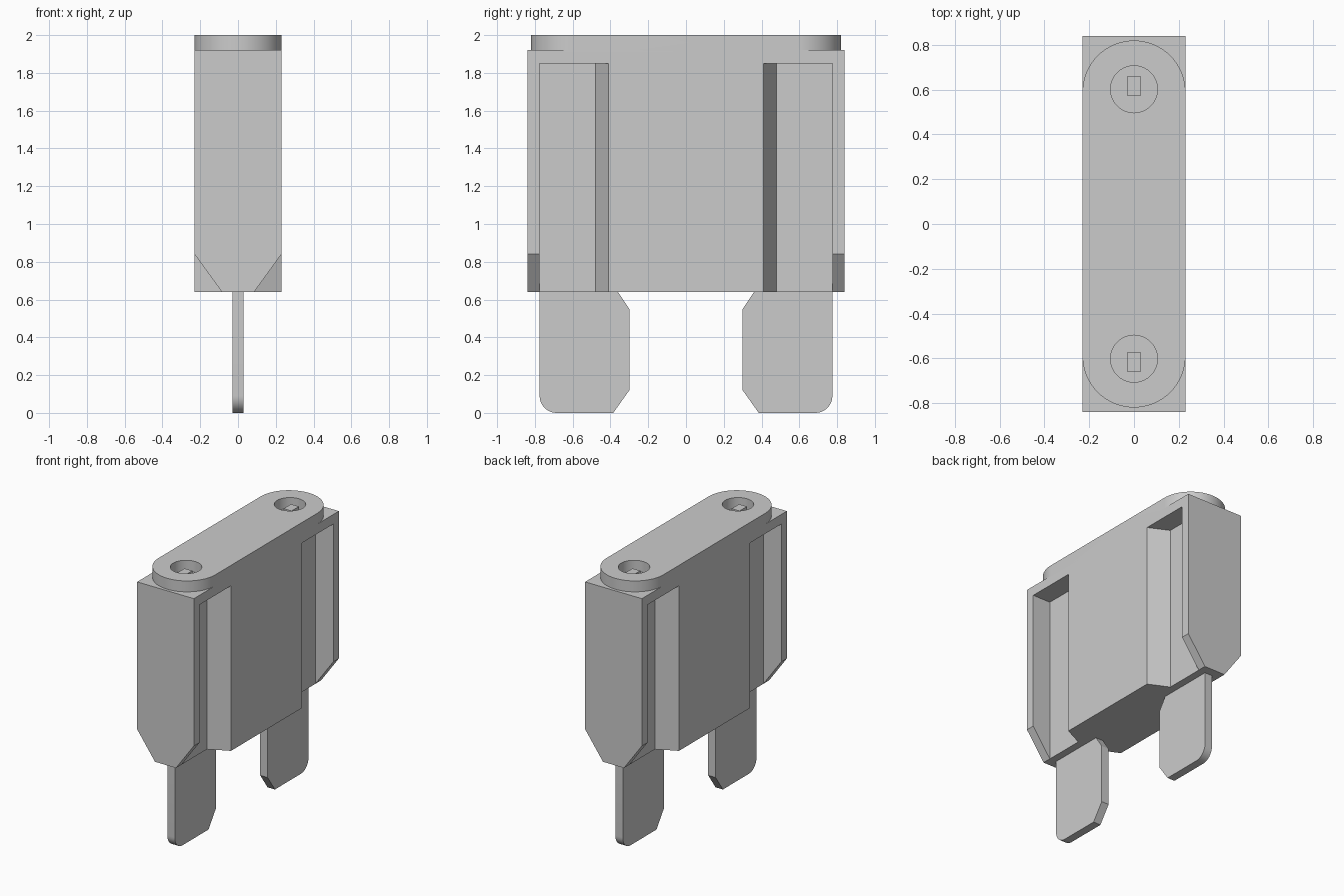
import bpy, bmesh
from math import sin, cos, pi, radians

if "Cube" in bpy.data.objects:
    bpy.data.objects.remove(bpy.data.objects["Cube"])


def prism(name, pts, axis, lo, hi, scale=1.0):
    """Extrude a 2D outline: axis 'x' takes (y,z), 'y' takes (x,z), 'z' takes (x,y)."""
    place = {'x': lambda a, b, h: (h, a, b),
             'y': lambda a, b, h: (a, h, b),
             'z': lambda a, b, h: (a, b, h)}[axis]
    bm = bmesh.new()
    low = [bm.verts.new(place(a, b, lo)) for a, b in pts]
    high = [bm.verts.new(place(a, b, hi)) for a, b in pts]
    n = len(pts)
    bm.faces.new(low)
    bm.faces.new(high)
    for i in range(n):
        j = (i + 1) % n
        bm.faces.new((low[i], low[j], high[j], high[i]))
    bmesh.ops.recalc_face_normals(bm, faces=bm.faces)
    me = bpy.data.meshes.new(name)
    bm.to_mesh(me)
    bm.free()
    ob = bpy.data.objects.new(name, me)
    bpy.context.collection.objects.link(ob)
    return ob


def combine(target, tool, op):
    """Apply a boolean and throw the tool object away."""
    mod = target.modifiers.new("bool", 'BOOLEAN')
    mod.operation, mod.solver, mod.object = op, 'EXACT', tool
    bpy.context.view_layer.objects.active = target
    bpy.ops.object.modifier_apply(modifier=mod.name)
    bpy.data.objects.remove(tool, do_unlink=True)


def arc(cx, cy, r, a0, a1, n):
    return [(cx + r * cos(radians(a0 + (a1 - a0) * i / n)),
             cy + r * sin(radians(a0 + (a1 - a0) * i / n))) for i in range(n + 1)]


def rect(x0, x1, y0, y1):
    return [(x0, y0), (x1, y0), (x1, y1), (x0, y1)]


W, L = 0.23, 0.84            # half width and half length of the housing
BOTTOM, SHOULDER, TOP = 0.64, 1.92, 2.0
WEB = 0.085                  # half thickness of the wall behind the recesses

# Housing block with a stadium-shaped cap
body = prism("fuse_housing", rect(-W, W, -L, L), 'z', BOTTOM, SHOULDER)
stadium = arc(0, 0.59, W, 0, 180, 32) + arc(0, -0.59, W, 180, 360, 32)
combine(body, prism("cap", stadium, 'z', SHOULDER - 0.02, TOP), 'UNION')

for sy in (1, -1):
    for sx in (1, -1):
        # Side recess with a slanted inner wall, open at the bottom
        slope = 0.07 / (W - WEB)
        outline = [(WEB, 0.775), (WEB, 0.48), (W + 0.1, 0.41 - 0.1 * slope), (W + 0.1, 0.775)]
        outline = [(sx * x, sy * y) for x, y in outline]
        combine(body, prism("recess_cutter", outline, 'z', BOTTOM - 0.1, 1.85), 'DIFFERENCE')
        # Chamfered lower corner of the end flange
        k = (W - WEB) / 0.2
        tri = [(WEB - 0.1 * k, BOTTOM - 0.1), (W + 0.1 * k, 0.94), (W + 0.1 * k, BOTTOM - 0.1)]
        tri = [(sx * x, z) for x, z in tri]
        combine(body, prism("chamfer_cutter", tri, 'y', sy * 0.74, sy * 0.95), 'DIFFERENCE')
    # Test-point hole in the cap
    hole = arc(0, sy * 0.602, 0.105, 0, 360, 40)[:-1]
    combine(body, prism("hole_cutter", hole, 'z', TOP - 0.08, TOP + 0.05), 'DIFFERENCE')

parts = [body]
for side, sy in (("back", 1), ("front", -1)):
    # Metal blade: chamfered inner corners, rounded outer corner
    blade = [(0.36, 0.70), (0.36, 0.64), (0.30, 0.55), (0.30, 0.12), (0.385, 0.0)]
    blade += arc(0.685, 0.09, 0.09, 270, 360, 10) + [(0.775, 0.70)]
    parts.append(prism(side + "_blade", [(sy * y, z) for y, z in blade], 'x', -0.03, 0.03))
    # Test-point pin standing in the hole
    yc = sy * 0.617
    parts.append(prism(side + "_test_pin", rect(-0.032, 0.032, yc - 0.043, yc + 0.043),
                       'z', TOP - 0.10, TOP - 0.03))

# Smooth the round walls, keep hard edges
bpy.ops.object.select_all(action='DESELECT')
for ob in parts:
    ob.select_set(True)
bpy.context.view_layer.objects.active = body
bpy.ops.object.shade_smooth_by_angle(angle=radians(30))
